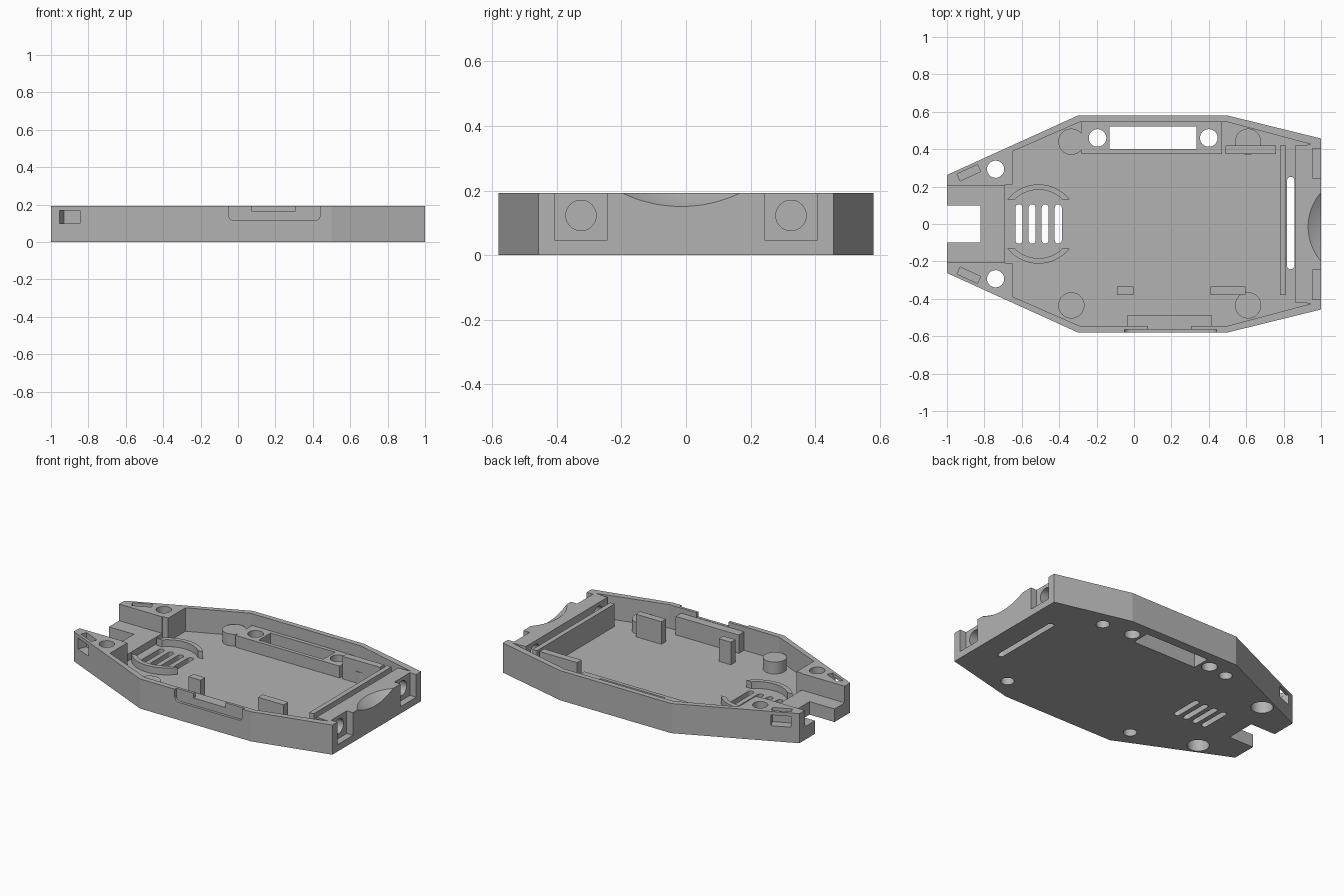
import bpy, bmesh, math
from mathutils import Matrix, Vector

cube = bpy.data.objects.get("Cube")
if cube:
    bpy.data.objects.remove(cube)

HEIGHT, FLOOR, RIM, BOSS = 0.193, 0.04, 0.187, 0.117

grey = bpy.data.materials.new("light grey plastic")
grey.use_nodes = True
colour = (0.45, 0.45, 0.45, 1)
grey.diffuse_color = colour
grey.node_tree.nodes["Principled BSDF"].inputs["Base Color"].default_value = colour


def finish(name, bm):
    bmesh.ops.recalc_face_normals(bm, faces=bm.faces)
    mesh = bpy.data.meshes.new(name)
    bm.to_mesh(mesh)
    bm.free()
    mesh.materials.append(grey)
    obj = bpy.data.objects.new(name, mesh)
    bpy.context.collection.objects.link(obj)
    return obj


def prism(name, points, lo, hi, axis="z"):
    """Extrude a flat outline along an axis."""
    place = {"z": lambda a, b, c: (a, b, c),
             "y": lambda a, b, c: (a, c, b),
             "x": lambda a, b, c: (c, a, b)}[axis]
    bm = bmesh.new()
    face = bm.faces.new([bm.verts.new(place(a, b, lo)) for a, b in points])
    move = Vector(place(0, 0, hi - lo))
    new = bmesh.ops.extrude_face_region(bm, geom=[face])["geom"]
    bmesh.ops.translate(bm, vec=move, verts=[v for v in new if isinstance(v, bmesh.types.BMVert)])
    return finish(name, bm)


def box(name, x0, x1, y0, y1, z0, z1):
    return prism(name, [(x0, y0), (x1, y0), (x1, y1), (x0, y1)], z0, z1)


def arc(cx, cy, r, start, end, steps):
    angles = [math.radians(start + (end - start) * i / steps) for i in range(steps + 1)]
    return [(cx + r * math.cos(a), cy + r * math.sin(a)) for a in angles]


def cylinder(name, a, b, r, lo, hi, axis="z"):
    return prism(name, arc(a, b, r, 0, 360, 40)[:-1], lo, hi, axis)


def slot(name, x, y0, y1, r):
    """Round-ended slot running along y, cutting the whole floor."""
    return prism(name, arc(x, y1 - r, r, 0, 180, 10) + arc(x, y0 + r, r, 180, 360, 10), -0.1, 0.1)


def turned_box(name, centre, size, angle):
    bm = bmesh.new()
    bmesh.ops.create_cube(bm, size=1)
    bm.transform(Matrix.Translation(centre) @ Matrix.Rotation(angle, 4, "Z")
                 @ Matrix.Diagonal((*size, 1)))
    return finish(name, bm)


def mirrored(half):
    return half + [(x, -y) for x, y in reversed(half)]


def cut(target, cutters):
    for cutter in cutters:
        mod = target.modifiers.new("cut", "BOOLEAN")
        mod.operation, mod.solver, mod.object = "DIFFERENCE", "EXACT", cutter
        cutter.hide_render = True
        bpy.context.view_layer.objects.active = target
        bpy.ops.object.modifier_apply(modifier=mod.name)


# Tray shell and its cavity
shell = prism("tray_shell", mirrored([(-1, 0.262), (-0.3, 0.58), (0.5, 0.58), (1, 0.457)]), 0, HEIGHT)
cavity = prism("cavity_cutter", mirrored([(-0.69, 0.21), (-0.65, 0.21), (-0.65, 0.388), (-0.29, 0.545),
                                          (0.5, 0.545), (0.95, 0.425), (0.86, 0.42)]), FLOOR, 0.3)
cutters = [cavity]

# Connector step and notch at the narrow end
cutters += [box("step_cutter", -1.1, -0.68, -0.205, 0.205, 0.085, 0.3),
            box("notch_cutter", -1.1, -0.82, -0.1, 0.1, -0.1, 0.3)]

# Vent slots and the long floor slot
cutters += [slot("vent_cutter", -0.615 + 0.07 * i, -0.105, 0.105, 0.019) for i in range(4)]
cutters.append(slot("long_slot_cutter", 0.838, -0.242, 0.252, 0.02))

# Switch window and its screw holes
fittings = [box("window_cutter", -0.13, 0.335, 0.4, 0.52, -0.1, 0.3)]
fittings += [cylinder("fitting_hole_cutter", x, 0.46, 0.047, -0.1, 0.3) for x in (-0.195, 0.4)]
cutters += fittings

# Blind screw holes under the bosses
boss_spots = [(x, y) for x in (-0.335, 0.61) for y in (-0.435, 0.44)]
blind = [cylinder("screw_cutter", x, y, 0.04, -0.1, 0.09) for x, y in boss_spots]
cutters += blind

for side in (-1, 1):
    # Counterbored screw holes and strap slots in the narrow corners
    cutters += [cylinder("corner_hole_cutter", -0.74, 0.293 * side, 0.046, -0.1, 0.3),
                cylinder("counterbore_cutter", -0.74, 0.293 * side, 0.066, -0.1, 0.09)]
    tilt = math.radians(24.4) * side
    cutters += [turned_box("strap_top_cutter", (-0.883, 0.274 * side, 0.2), (0.12, 0.04, 0.2), tilt),
                turned_box("strap_side_cutter", (-0.9, 0.31 * side, 0.135), (0.12, 0.1, 0.07), tilt)]
    # Lamp pockets in the wide end
    y = 0.325 * side
    cutters += [box("pocket_cutter", 0.955, 1.1, y - 0.08, y + 0.08, 0.045, 0.3),
                cylinder("lamp_hole_cutter", y, 0.123, 0.047, 0.83, 1.1, "x")]

# Spherical thumb scoop in the wide end
bm = bmesh.new()
bmesh.ops.create_uvsphere(bm, u_segments=96, v_segments=64, radius=0.469,
                          matrix=Matrix.Translation((1.21, -0.015, 0.57)))
cutters.append(finish("scoop_cutter", bm))

# Port recess outside the front wall, with a shallow opening through it
recess = arc(-0.02, 0.145, 0.03, 180, 270, 6) + arc(0.41, 0.145, 0.03, 270, 360, 6)
cutters.append(prism("port_recess_cutter", recess + [(0.44, 0.3), (-0.05, 0.3)], -0.7, -0.563, "y"))
cutters.append(box("port_opening_cutter", 0.075, 0.305, -0.7, -0.5, 0.162, 0.3))
cut(shell, cutters)

# Screw bosses
parts = [shell]
for i, (x, y) in enumerate(boss_spots):
    boss = cylinder(f"screw_boss_{i + 1}", x, y, 0.07, FLOOR - 0.01, BOSS)
    cut(boss, [blind[i]])
    parts.append(boss)

# Raised switch mount around the window
mount = box("switch_mount", -0.28, 0.47, 0.375, 0.55, FLOOR - 0.01, BOSS)
cut(mount, fittings + [blind[1]])
parts.append(mount)

# Ribs, posts and port support
base = FLOOR - 0.005
box("end_rib", 0.78, 0.812, -0.38, 0.42, base, RIM)
bar = box("side_rib", 0.49, 0.76, 0.375, 0.42, base, RIM)
cut(bar, [blind[3]])
box("narrow_post", -0.09, -0.003, -0.38, -0.333, base, RIM)
wide_post = box("wide_post", 0.41, 0.595, -0.38, -0.333, base, RIM)
box("port_support", -0.037, 0.417, -0.55, -0.49, base, 0.16)

# Curved guards beside the vent
for name, start in (("back_vent_guard", 0), ("front_vent_guard", 180)):
    outer = arc(-0.51, 0, 0.212, start + 38, start + 142, 28)
    inner = arc(-0.51, 0, 0.183, start + 135, start + 45, 28)
    parts.append(prism(name, outer + inner, base, 0.085))

# Smooth round surfaces while keeping corners crisp
bpy.ops.object.select_all(action="DESELECT")
for part in parts:
    part.select_set(True)
bpy.context.view_layer.objects.active = shell
bpy.ops.object.shade_smooth_by_angle(angle=math.radians(12))

# Remove the spent cutters
for obj in [o for o in bpy.data.objects if o.name.split(".")[0].endswith("_cutter")]:
    bpy.data.objects.remove(obj)
